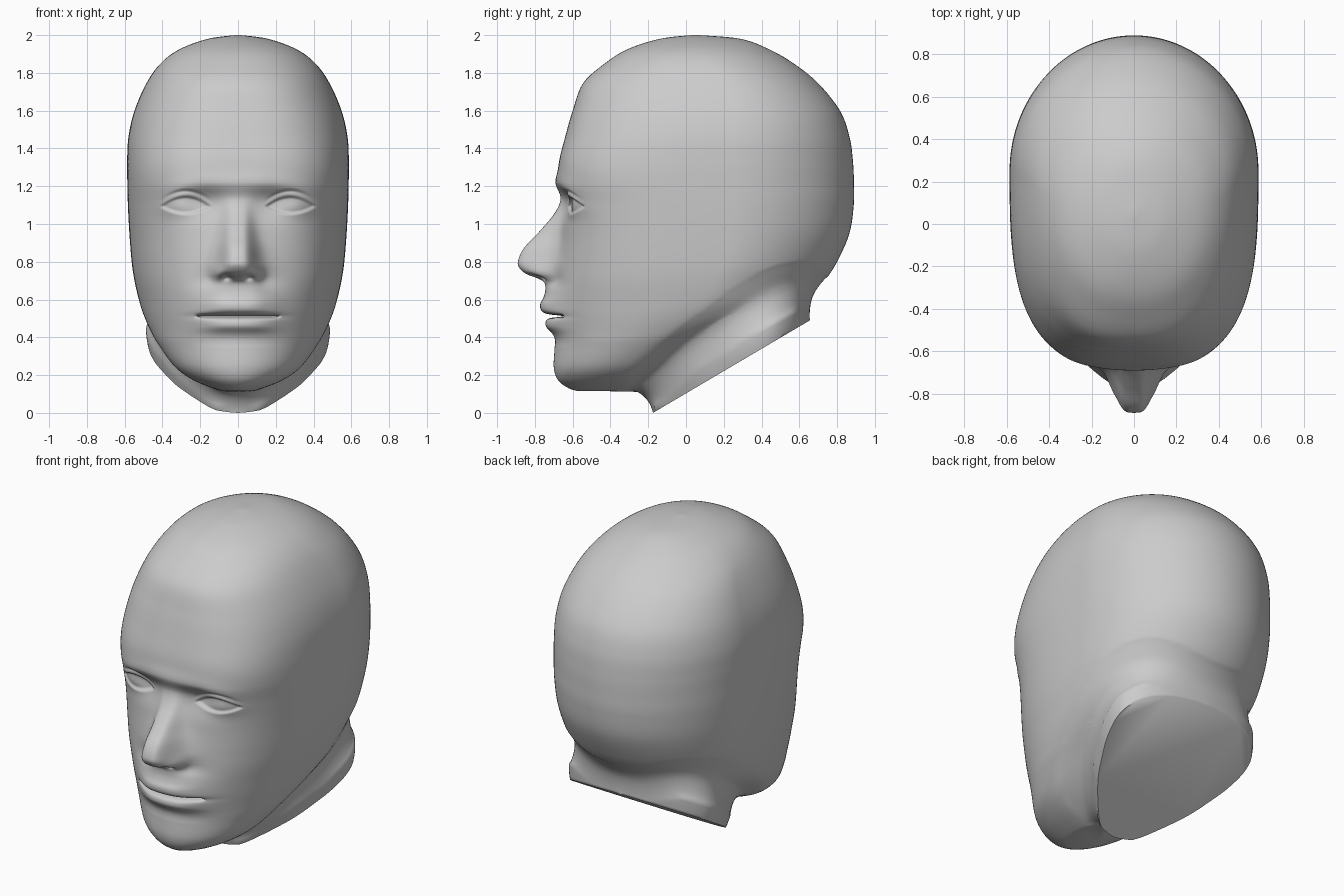
import bpy, bmesh
from math import sin, cos, pi, exp, ceil, radians
from mathutils.kdtree import KDTree

if "Cube" in bpy.data.objects:
    bpy.data.objects.remove(bpy.data.objects["Cube"])


def spline(pts, step):
    """Catmull-Rom curve through rows of numbers; step(z) gives the spacing."""
    out = []
    for i in range(len(pts) - 1):
        p0, p1 = pts[max(i - 1, 0)], pts[i]
        p2, p3 = pts[i + 1], pts[min(i + 2, len(pts) - 1)]
        length = max(abs(a - b) for a, b in zip(p1[:3], p2[:3]))
        n = max(2, ceil(length / step(p1[0])))
        for k in range(n):
            t = k / n
            out.append([b + 0.5 * t * (c - a + t * (2*a - 5*b + 4*c - d + t * (3*(b - c) + d - a)))
                        for a, b, c, d in zip(p0, p1, p2, p3)])
    return out + [list(pts[-1])]


def lookup(rows, z):
    for a, b in zip(rows, rows[1:]):
        if a[0] <= z <= b[0]:
            t = (z - a[0]) / max(b[0] - a[0], 1e-6)
            return [p + (q - p) * t for p, q in zip(a, b)]
    return None


def smooth(t):
    t = min(1, max(0, t))
    return t * t * (3 - 2 * t)


def bump(x, z, cx, cz, rx, rz):
    return exp(-((x - cx) / rx) ** 2 - ((z - cz) / rz) ** 2)


def loft(name, rings):
    bm = bmesh.new()
    vs = [[bm.verts.new(p) for p in r] for r in rings]
    n = len(vs[0])
    for a, b in zip(vs, vs[1:]):
        for i in range(n):
            j = (i + 1) % n
            bm.faces.new((a[i], a[j], b[j], b[i]))
    bm.faces.new(vs[0])
    bm.faces.new(vs[-1])
    bmesh.ops.recalc_face_normals(bm, faces=bm.faces)
    me = bpy.data.meshes.new(name)
    bm.to_mesh(me)
    bm.free()
    ob = bpy.data.objects.new(name, me)
    bpy.context.collection.objects.link(ob)
    return ob


# Skull and jaw sections: z, front y, back y, half width, y of widest point, front squareness
SECTIONS = [
    (0.115, -0.57, -0.27, 0.08, -0.42, 2.0),
    (0.13, -0.62, -0.24, 0.13, -0.41, 2.0),
    (0.17, -0.675, -0.18, 0.23, -0.38, 2.0),
    (0.24, -0.70, -0.06, 0.33, -0.32, 2.0),
    (0.36, -0.695, 0.12, 0.42, -0.20, 2.0),
    (0.44, -0.70, 0.32, 0.465, -0.10, 2.05),
    (0.52, -0.705, 0.53, 0.50, 0.0, 2.15),
    (0.60, -0.70, 0.65, 0.525, 0.09, 2.3),
    (0.70, -0.685, 0.735, 0.548, 0.15, 2.48),
    (0.80, -0.67, 0.80, 0.563, 0.20, 2.63),
    (0.95, -0.655, 0.865, 0.575, 0.235, 2.8),
    (1.10, -0.655, 0.888, 0.583, 0.25, 2.95),
    (1.22, -0.675, 0.889, 0.586, 0.25, 3.05),
    (1.33, -0.672, 0.884, 0.587, 0.25, 3.0),
    (1.46, -0.64, 0.866, 0.58, 0.25, 2.85),
    (1.60, -0.60, 0.815, 0.548, 0.24, 2.7),
    (1.745, -0.545, 0.70, 0.485, 0.20, 2.5),
    (1.85, -0.43, 0.57, 0.41, 0.12, 2.3),
    (1.925, -0.31, 0.44, 0.31, 0.08, 2.2),
    (1.98, -0.14, 0.29, 0.16, 0.06, 2.0),
    (2.0, 0.03, 0.07, 0.015, 0.05, 2.0),
]

# Nose, lips and chin centre line: z, y, half width of the feature
MIDLINE = [
    (0.36, -0.693, 0.20), (0.39, -0.694, 0.20), (0.42, -0.708, 0.19),
    (0.455, -0.740, 0.18), (0.485, -0.742, 0.19), (0.512, -0.725, 0.20),
    (0.54, -0.765, 0.18), (0.575, -0.772, 0.17), (0.61, -0.755, 0.17),
    (0.65, -0.745, 0.15), (0.69, -0.750, 0.10), (0.712, -0.785, 0.085),
    (0.735, -0.845, 0.088), (0.765, -0.880, 0.095), (0.80, -0.890, 0.096),
    (0.87, -0.860, 0.088), (0.95, -0.785, 0.078), (1.05, -0.702, 0.072),
    (1.13, -0.666, 0.075), (1.20, -0.675, 0.09),
]
mid = spline(MIDLINE, lambda z: 0.008)


def face_offset(x, z, front, line):
    x = abs(x)
    d = 0.0
    # nose ridge and lips
    if line:
        fade = smooth((1.20 - z) / 0.05) * smooth((0.38 - x) / 0.2)
        d += (line[1] - front) * fade / (1 + (x / line[2]) ** 4)
    # nose wings and nostrils
    d -= 0.045 * bump(x, z, 0.10, 0.735, 0.034, 0.04)
    d += 0.04 * bump(x, z, 0.055, 0.718, 0.024, 0.014)
    # mouth slit
    d += 0.075 * exp(-((z - 0.512) / 0.007) ** 2) * smooth((0.23 - x) / 0.05)
    # brow, eye socket, eyeball bulge
    d -= 0.017 * exp(-((z - 1.217 + 0.25 * x * x) / 0.05) ** 2) * smooth((0.52 - x) / 0.3)
    d += 0.045 * bump(x, z, 0.20, 1.11, 0.12, 0.08)
    d -= 0.03 * bump(x, z, 0.28, 1.095, 0.12, 0.055)
    # lid opening, upper crease
    u = (x - 0.277) / 0.14
    if abs(u) < 1:
        arch = 1 - u * u
        top, low = 1.09 + 0.06 * arch, 1.09 - 0.045 * arch
        d += 0.016 * smooth((top - z) / 0.013) * smooth((z - low) / 0.022)
        d += 0.010 * arch * exp(-((z - top - 0.024) / 0.009) ** 2)
    return d


# Head
HALF = 140
rings = []
for z, front, back, wide, yc, n in spline(
        SECTIONS, lambda z: 0.006 if 0.94 < z < 1.2 else 0.009 if 0.42 < z < 1.2 else 0.022):
    line = lookup(mid, z)
    ring = []
    for j in range(2 * HALF):
        u = j / HALF - 1
        a = pi * (0.45 * u + 0.55 * u ** 3)
        s, c = sin(a), cos(a)
        depth, e = (yc - front, n) if c > 0 else (back - yc, 2.0)
        r = (abs(s / wide) ** e + abs(c / depth) ** e) ** (-1 / e)
        x, y = r * s, yc - r * c
        if c > 0 and 0.3 < z < 1.4:
            y += face_offset(x, z, front, line)
        ring.append((x, y, z))
    rings.append(ring)
head = loft("head", rings)

# Neck stump with a slanted flat base: position along the base, half width
BASE = [(0, 0), (0.015, 0.075), (0.06, 0.15), (0.28, 0.315), (0.46, 0.405), (0.58, 0.45),
        (0.70, 0.472), (0.80, 0.455), (0.89, 0.385), (0.95, 0.28), (0.985, 0.15), (1, 0)]
half = spline(BASE, lambda t: 0.025)
outline = half + [(t, -x) for t, x in half[-2:0:-1]]
rings = []
for k in range(19):
    s = k / 18
    grow = 1 + 0.18 * s - 0.26 * s * s
    rings.append([(x * grow, -0.175 + 0.831 * t + s * (0.22 * t - 0.2), 0.49 * t + 0.28 * s)
                  for t, x in outline])
neck = loft("neck", rings)

# Join neck to head
mod = head.modifiers.new("join_neck", 'BOOLEAN')
mod.operation = 'UNION'
mod.solver = 'EXACT'
mod.object = neck
bpy.context.view_layer.objects.active = head
head.select_set(True)
bpy.ops.object.modifier_apply(modifier=mod.name)
bpy.data.objects.remove(neck)

# Blend the seam between neck and skull
bm = bmesh.new()
bm.from_mesh(head.data)
low = [v for v in bm.verts if v.co.y > -0.35 and v.co.z < 0.9]
bmesh.ops.remove_doubles(bm, verts=low, dist=0.006)
bm.normal_update()
seam = {v for e in bm.edges if len(e.link_faces) == 2 and e.calc_face_angle_signed() < -0.2
        for v in e.verts if v.co.y > -0.35 and v.co.z < 0.9}
tree = KDTree(max(1, len(seam)))
for i, v in enumerate(seam):
    tree.insert(v.co, i)
tree.balance()
if seam:
    near = [v for v in bm.verts
            if v.co.y > -0.3 and v.co.z < 1 and tree.find(v.co)[2] < 0.14
            and v.co.z - (v.co.y + 0.175) * 0.49 / 0.831 > 0.012]
    for _ in range(60):
        bmesh.ops.smooth_vert(bm, verts=near, factor=0.5, use_axis_x=True, use_axis_y=True, use_axis_z=True)
bm.to_mesh(head.data)
bm.free()
bpy.ops.object.shade_smooth_by_angle(angle=radians(62))
